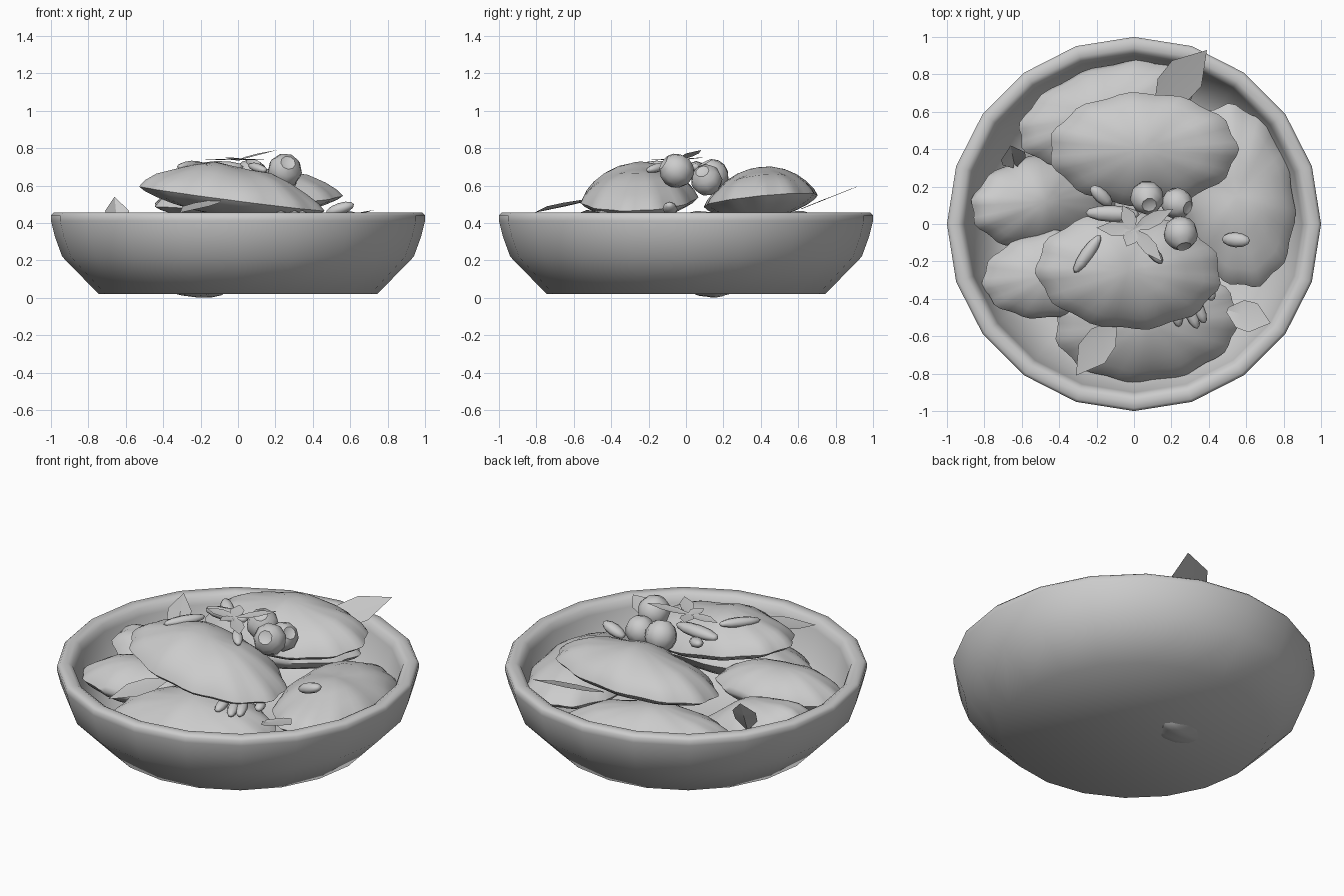
import bpy, bmesh
from math import sin, cos, pi, radians
from mathutils import Vector

if "Cube" in bpy.data.objects:
    bpy.data.objects.remove(bpy.data.objects["Cube"])


def finish(name, bm, angle=40):
    bmesh.ops.recalc_face_normals(bm, faces=bm.faces)
    me = bpy.data.meshes.new(name)
    bm.to_mesh(me)
    bm.free()
    ob = bpy.data.objects.new(name, me)
    bpy.context.collection.objects.link(ob)
    bpy.ops.object.select_all(action='DESELECT')
    ob.select_set(True)
    bpy.context.view_layer.objects.active = ob
    bpy.ops.object.shade_smooth_by_angle(angle=radians(angle))
    return ob


def bridge(bm, r0, r1):
    n = len(r0)
    for i in range(n):
        j = (i + 1) % n
        bm.faces.new((r0[i], r0[j], r1[j], r1[i]))


# Bowl: lathed profile with 20 sides
def bowl():
    prof = [(0.745, 0.02), (0.94, 0.22), (0.98, 0.33), (1.0, 0.41),
            (1.0, 0.44), (0.985, 0.455), (0.94, 0.455), (0.915, 0.44), (0.90, 0.40),
            (0.86, 0.24), (0.70, 0.07)]
    bm = bmesh.new()
    rings = [[bm.verts.new((r * cos(2 * pi * i / 20), r * sin(2 * pi * i / 20), z))
              for i in range(20)] for r, z in prof]
    for a, b in zip(rings, rings[1:]):
        bridge(bm, a, b)
    bm.faces.new(rings[0])
    bm.faces.new(rings[-1])
    finish("bowl", bm, 60)


# Scalloped dumpling: domed top, shallow belly, rim plane tilted by slopes sx, sy
def dumpling(name, c, a, b, yaw, h, d, sx=0, sy=0, lobes=11, phase=0.0):
    bm = bmesh.new()
    n, rhos = 48, (1, 0.94, 0.82, 0.64, 0.42, 0.2)
    cy, sn = cos(radians(yaw)), sin(radians(yaw))

    def vert(rho, t, side):
        k = rho * (1 + 0.025 * rho * cos(lobes * t + phase))
        u, v = a * k * cos(t), b * k * sin(t)
        x, y = u * cy - v * sn, u * sn + v * cy
        z = side * max(0, 1 - rho * rho) ** 0.75
        if side > 0:
            z *= 1 + 0.06 * cos(18 * u + phase)
        z += c[2] + sx * x + sy * y
        return bm.verts.new((c[0] + x, c[1] + y, max(0, z)))

    ts = [2 * pi * i / n for i in range(n)]
    rim = [vert(1, t, h) for t in ts]
    for side in (h, -d):
        prev = rim
        for rho in rhos[1:]:
            ring = [vert(rho, t, side) for t in ts]
            bridge(bm, prev, ring)
            prev = ring
        mid = vert(0, 0, side)
        for i in range(n):
            bm.faces.new((prev[i], prev[(i + 1) % n], mid))
    finish(name, bm, 60)


# Leaf: blade between two points; side sets the direction of its width
def leaf(name, base, tip, width, fold=0.008, side=None):
    p, q = Vector(base), Vector(tip)
    ax = q - p
    side = Vector(side) if side else ax.cross(Vector((0, 0, 1)))
    side.normalize()
    up = side.cross(ax).normalized()
    bm = bmesh.new()
    spine, left, right = [], [], []
    for f, w in ((0, 0.15), (0.3, 0.85), (0.6, 0.9)):
        m = p + ax * f
        spine.append(bm.verts.new(m))
        left.append(bm.verts.new(m + side * w * width / 2 + up * fold))
        right.append(bm.verts.new(m - side * w * width / 2 + up * fold))
    end = bm.verts.new(q)
    for edge in (left, right):
        for i in range(2):
            bm.faces.new((spine[i], spine[i + 1], edge[i + 1], edge[i]))
        bm.faces.new((spine[2], end, edge[2]))
    finish(name, bm, 20)


# Seed: stretched ellipsoid between two points
def seed(name, p, q, r):
    p, q = Vector(p), Vector(q)
    bm = bmesh.new()
    bmesh.ops.create_uvsphere(bm, u_segments=8, v_segments=6, radius=1)
    bmesh.ops.scale(bm, verts=bm.verts, vec=(r, r * 0.8, (q - p).length / 2))
    ob = finish(name, bm, 60)
    ob.rotation_mode = 'QUATERNION'
    ob.rotation_quaternion = (q - p).to_track_quat('Z', 'Y')
    ob.location = (p + q) / 2


# Berry: round fruit with a dimpled top
def berry(name, c, r, tilt):
    bm = bmesh.new()
    bmesh.ops.create_uvsphere(bm, u_segments=9, v_segments=7, radius=r)
    for v in bm.verts:
        if v.co.z > 0.99 * r:
            v.co.z = 0.75 * r
    ob = finish(name, bm, 50)
    ob.location, ob.rotation_euler = c, tilt


bowl()

# Lower layer and the two top dumplings
dumpling("dumpling_left", (-0.47, 0.12, 0.20), 0.40, 0.25, 8, 0.19, 0.135, sx=-0.42)
dumpling("dumpling_back_left", (-0.15, 0.59, 0.31), 0.48, 0.25, 18, 0.15, 0.12, phase=1)
dumpling("dumpling_right", (0.55, 0.15, 0.31), 0.49, 0.30, 100, 0.15, 0.12, phase=2)
dumpling("dumpling_front_left", (-0.44, -0.27, 0.32), 0.37, 0.23, 8, 0.13, 0.12, phase=3)
dumpling("dumpling_front", (0.07, -0.53, 0.29), 0.49, 0.31, 5, 0.15, 0.12, sy=0.2, phase=1)
dumpling("dumpling_top_front", (-0.03, -0.25, 0.53), 0.49, 0.31, -3, 0.18, 0.10,
         sx=-0.13, sy=0.03, phase=2)
dumpling("dumpling_top_back", (0.05, 0.40, 0.52), 0.50, 0.30, 0, 0.17, 0.10,
         sx=0.05, sy=0.10)

# Leaves tucked around the dumplings
leaf("leaf_back", (0.12, 0.62, 0.475), (0.39, 0.93, 0.60), 0.24, 0.003, (0.75, -0.66, -0.26))
leaf("leaf_front", (-0.10, -0.52, 0.52), (-0.31, -0.81, 0.455), 0.19)
leaf("leaf_left", (-0.64, 0.32, 0.33), (-0.66, 0.42, 0.54), 0.15, 0.02, (0.9, 0.3, 0))
leaf("leaf_right", (0.50, -0.46, 0.40), (0.73, -0.53, 0.47), 0.18)

# Sprig on top
for i, tip in enumerate([(0.21, 0.08, 0.79), (-0.06, 0.10, 0.75), (-0.20, -0.02, 0.74),
                         (0.15, -0.20, 0.74), (-0.04, -0.12, 0.745)]):
    leaf(f"sprig_leaf_{i}", (0, -0.03, 0.735), tip, 0.085, 0.004)

# Berries
berry("berry_back", (0.07, 0.14, 0.65), 0.092, (0.5, 0, 0.3))
berry("berry_side", (0.23, 0.11, 0.63), 0.085, (0.3, 0.9, 0))
berry("berry_front", (0.25, -0.05, 0.68), 0.093, (1.0, 0.4, 0))

# Seeds scattered over the dish
seeds = [((-0.23, 0.20, 0.70), (-0.12, 0.10, 0.66), 0.038),
         ((-0.32, -0.26, 0.70), (-0.18, -0.06, 0.71), 0.035),
         ((-0.26, 0.06, 0.69), (0.03, 0.05, 0.70), 0.045),
         ((0.06, -0.10, 0.71), (0.15, -0.21, 0.68), 0.03),
         ((0.47, -0.08, 0.45), (0.62, -0.09, 0.50), 0.04),
         ((0.22, -0.41, 0.45), (0.24, -0.55, 0.43), 0.032),
         ((0.27, -0.40, 0.45), (0.34, -0.56, 0.43), 0.032),
         ((0.31, -0.38, 0.45), (0.38, -0.53, 0.43), 0.032),
         ((0.39, -0.32, 0.44), (0.42, -0.41, 0.43), 0.03)]
for i, (p, q, r) in enumerate(seeds):
    seed(f"seed_{i}", p, q, r)
